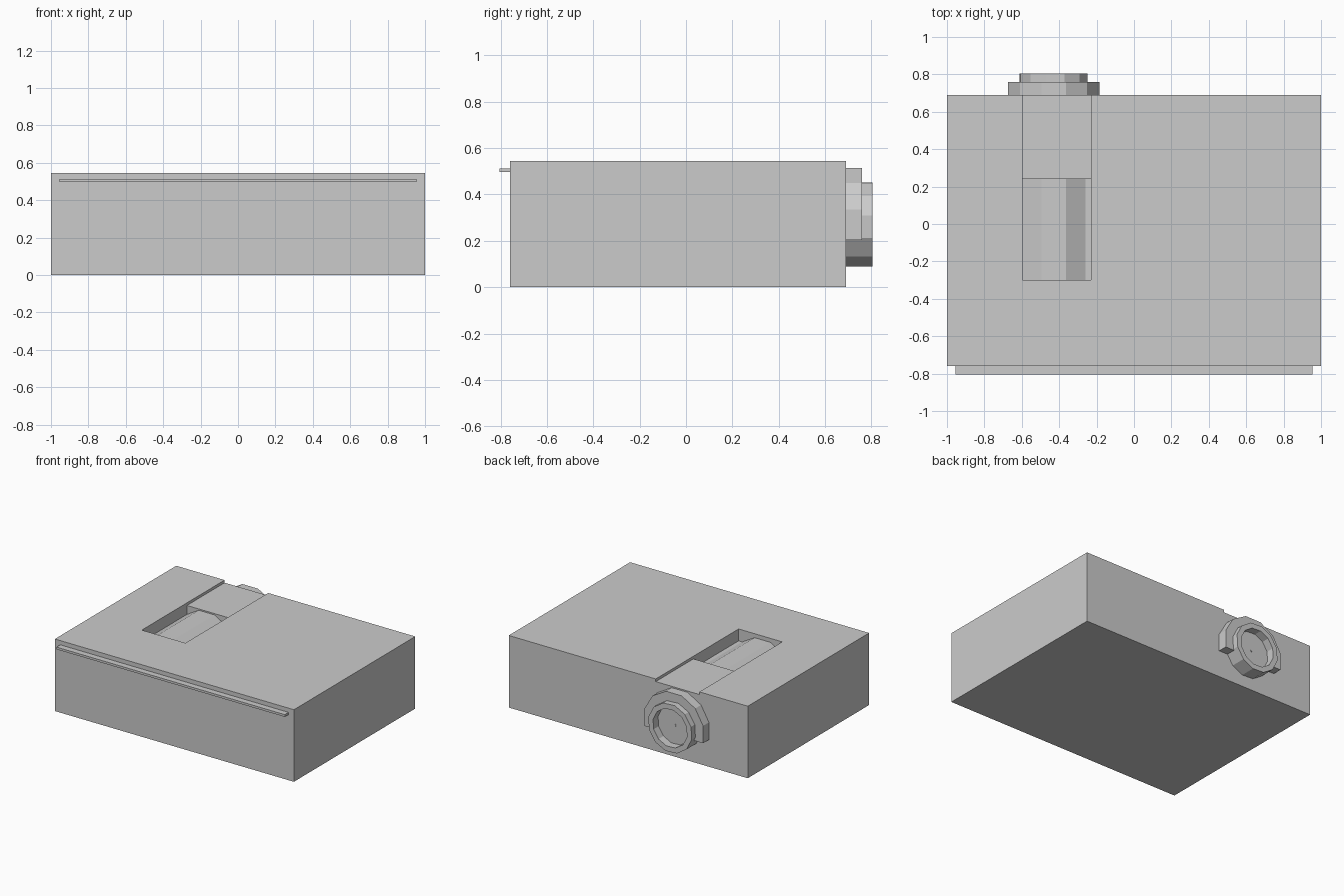
import bpy, bmesh
from math import sin, cos, asin, radians, pi

cube = bpy.data.objects.get("Cube")
if cube:
    bpy.data.objects.remove(cube, do_unlink=True)

grey = bpy.data.materials.new("plain_grey")
grey.use_nodes = True
colour = (0.6, 0.6, 0.6, 1)
grey.diffuse_color = colour
grey.node_tree.nodes["Principled BSDF"].inputs["Base Color"].default_value = colour

AXIS_X, AXIS_Z = -0.43, 0.27   # shared axis of the drum, collar and dial
SIDES = 12


def finish(name, bm):
    bmesh.ops.recalc_face_normals(bm, faces=bm.faces)
    mesh = bpy.data.meshes.new(name)
    bm.to_mesh(mesh)
    bm.free()
    mesh.materials.append(grey)
    obj = bpy.data.objects.new(name, mesh)
    bpy.context.collection.objects.link(obj)
    return obj


def box(name, x, y, z):
    bm = bmesh.new()
    bmesh.ops.create_cube(bm, size=1)
    for v in bm.verts:
        v.co = [(lo + hi) / 2 + c * (hi - lo) for c, (lo, hi) in zip(v.co, (x, y, z))]
    return finish(name, bm)


def polar(r, a, y):
    return (AXIS_X + r * cos(a), y, AXIS_Z + r * sin(a))


def lathe(name, profile, turn):
    """Turn (radius, y) points about the shared axis and close both ends."""
    bm = bmesh.new()
    rings = [[bm.verts.new(polar(r, radians(turn) + 2 * pi * i / SIDES, y))
              for i in range(SIDES)] for r, y in profile]
    for a, b in zip(rings, rings[1:]):
        for i in range(SIDES):
            j = (i + 1) % SIDES
            bm.faces.new((a[i], a[j], b[j], b[i]))
    bm.faces.new(rings[0])
    bm.faces.new(rings[-1])
    return finish(name, bm)


# Case with a shallow channel and a deeper window cut in its top
body = box("body", (-1, 1), (-0.76, 0.69), (0, 0.545))
for name, y, floor in (("channel_cutter", (0.2, 0.9), 0.525),
                       ("window_cutter", (-0.3, 0.24), 0.455)):
    cutter = box(name, (-0.595, -0.23), y, (floor, 0.8))
    cutter.hide_render = True
    mod = body.modifiers.new(name, "BOOLEAN")
    mod.operation = "DIFFERENCE"
    mod.solver = "EXACT"
    mod.object = cutter
    bpy.context.view_layer.objects.active = body
    bpy.ops.object.modifier_apply(modifier=mod.name)
    bpy.data.objects.remove(cutter, do_unlink=True)

# Thin lip along the front
box("front_lip", (-0.955, 0.955), (-0.805, -0.75), (0.496, 0.513))

# Drum showing through the window
R = 0.2536
lathe("drum", [(R, -0.31), (R, 0.65)], 15)

# Dial with a recessed face and a small centre pin
lathe("dial", [(0.185, 0.66), (0.185, 0.805), (0.145, 0.805), (0.145, 0.745)], 12)
lathe("dial_pin", [(0.01, 0.74), (0.01, 0.75)], 0)

# Collar arching over the dial, cut level at both ends
bm = bmesh.new()
STEPS = 7
inner_r = 0.17
dip = asin(R * sin(radians(15)) / inner_r)
loops = []
for i in range(STEPS + 1):
    t = i / STEPS
    outer = radians(-15 + 210 * t)
    inner = -dip + (pi + 2 * dip) * t
    loops.append([bm.verts.new(polar(r, a, y)) for r, a, y in
                  ((R, outer, 0.68), (R, outer, 0.76),
                   (inner_r, inner, 0.76), (inner_r, inner, 0.68))])
for a, b in zip(loops, loops[1:]):
    for k in range(4):
        n = (k + 1) % 4
        bm.faces.new((a[k], a[n], b[n], b[k]))
bm.faces.new(loops[0])
bm.faces.new(loops[-1])
finish("dial_collar", bm)
